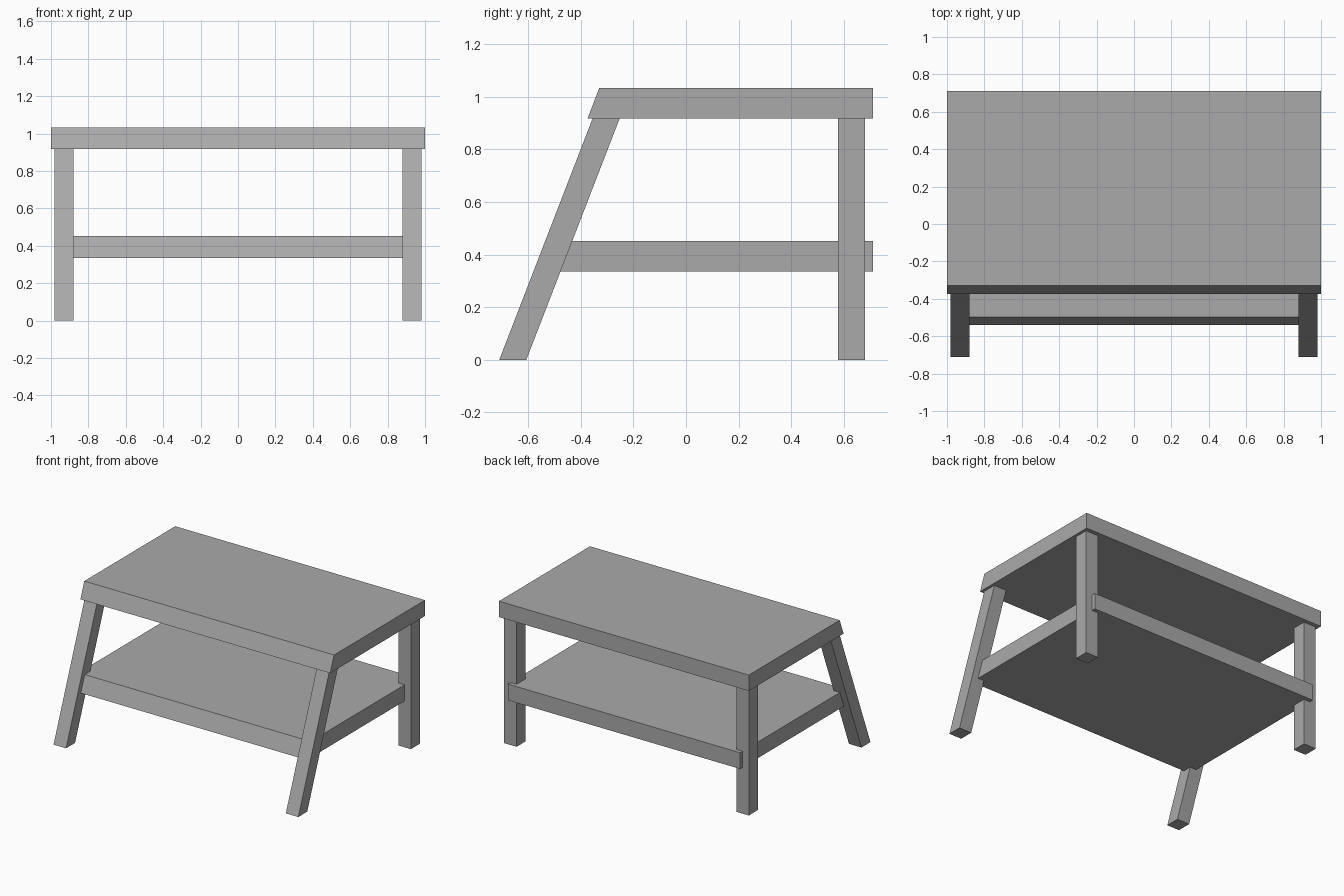
import bpy, bmesh

if "Cube" in bpy.data.objects:
    bpy.data.objects.remove(bpy.data.objects["Cube"])

# Mid-grey finish shared by every part
grey = bpy.data.materials.new("grey")
grey.diffuse_color = (0.4, 0.4, 0.4, 1)
grey.use_nodes = True
grey.node_tree.nodes["Principled BSDF"].inputs["Base Color"].default_value = grey.diffuse_color


def prism(name, profile, x0, x1):
    """Extrude a (y, z) side profile along x."""
    bm = bmesh.new()
    face = bm.faces.new([bm.verts.new((x0, y, z)) for y, z in profile])
    ext = bmesh.ops.extrude_face_region(bm, geom=[face])
    verts = [g for g in ext["geom"] if isinstance(g, bmesh.types.BMVert)]
    bmesh.ops.translate(bm, verts=verts, vec=(x1 - x0, 0, 0))
    bmesh.ops.recalc_face_normals(bm, faces=bm.faces)
    mesh = bpy.data.meshes.new(name)
    bm.to_mesh(mesh)
    bm.free()
    mesh.materials.append(grey)
    obj = bpy.data.objects.new(name, mesh)
    bpy.context.collection.objects.link(obj)
    return obj


BACK = 0.71
TOP_Z = 0.918

# Boards with a front edge sloped to match the front legs
prism("table_top", [(-0.374, TOP_Z), (BACK, TOP_Z), (BACK, 1.033), (-0.33, 1.033)], -1, 1)
prism("shelf", [(-0.541, 0.335), (BACK, 0.335), (BACK, 0.452), (-0.497, 0.452)], -0.93, 0.93)

# Leg pairs: slanted in front, upright at the back
legs = {
    "front_leg": [(-0.71, 0), (-0.607, 0), (-0.252, TOP_Z), (-0.355, TOP_Z)],
    "back_leg": [(0.577, 0), (0.681, 0), (0.681, TOP_Z), (0.577, TOP_Z)],
}
for name, profile in legs.items():
    prism(name + "_left", profile, -0.98, -0.88)
    prism(name + "_right", profile, 0.88, 0.98)
